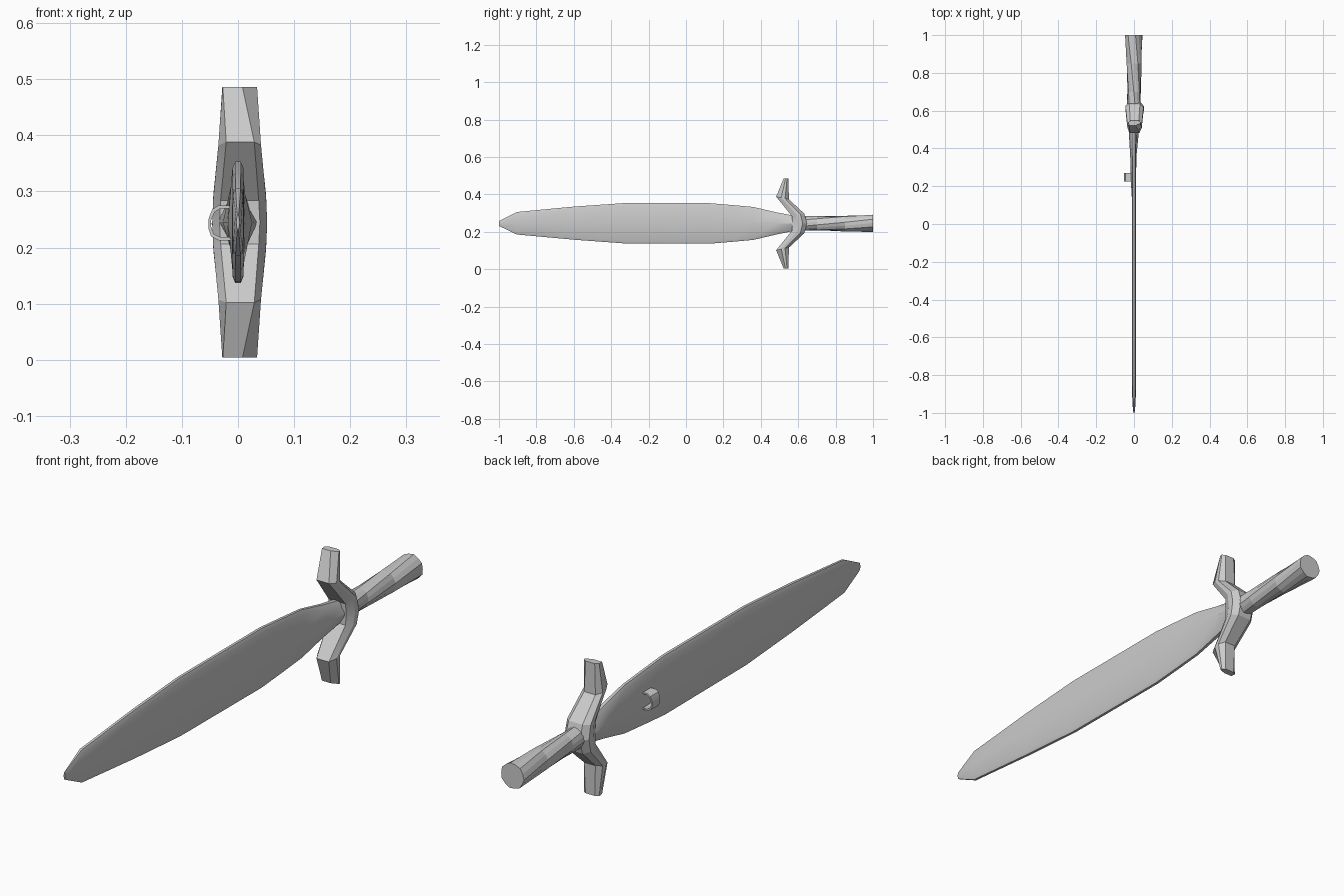
import bpy, bmesh
from math import sin, cos, pi, radians

if "Cube" in bpy.data.objects:
    bpy.data.objects.remove(bpy.data.objects["Cube"])

ZC = 0.245  # height of the sword's long axis


def loft(name, rings, smooth=None):
    """Skin a list of equal-length closed rings and cap both ends."""
    bm = bmesh.new()
    vs = [[bm.verts.new(p) for p in r] for r in rings]
    n = len(vs[0])
    for a, b in zip(vs, vs[1:]):
        for i in range(n):
            j = (i + 1) % n
            bm.faces.new((a[i], a[j], b[j], b[i]))
    bm.faces.new(vs[0])
    bm.faces.new(vs[-1])
    bmesh.ops.recalc_face_normals(bm, faces=bm.faces)
    me = bpy.data.meshes.new(name)
    bm.to_mesh(me)
    bm.free()
    ob = bpy.data.objects.new(name, me)
    bpy.context.collection.objects.link(ob)
    if smooth:
        bpy.ops.object.select_all(action='DESELECT')
        ob.select_set(True)
        bpy.context.view_layer.objects.active = ob
        bpy.ops.object.shade_smooth_by_angle(angle=radians(smooth))
    return ob


# Blade: flat plate with rounded edges, swelling into the ricasso at the guard
def blade_ring(y, lo, hi, left, right, edge):
    m, c = (lo + hi) / 2, min(0.012, (hi - lo) * 0.15)
    e = edge
    return [(right, y, m), (e, y, hi - c), (e * .5, y, hi), (-e * .5, y, hi),
            (-e, y, hi - c), (-left, y, m), (-e, y, lo + c),
            (-e * .5, y, lo), (e * .5, y, lo), (e, y, lo + c)]


loft("blade", [blade_ring(*s) for s in (
    (-1.00, .232, .258, .003, .003, .002),
    (-0.98, .222, .268, .006, .006, .004),
    (-0.905, .186, .306, .010, .010, .009),
    (-0.60, .158, .335, .011, .011, .010),
    (-0.34, .139, .353, .011, .011, .010),
    (0.13, .137, .353, .011, .011, .010),
    (0.25, .147, .343, .018, .011, .010),
    (0.36, .157, .333, .020, .013, .010),
    (0.48, .185, .305, .027, .025, .013),
    (0.59, .208, .284, .035, .035, .020))], 30)


# Guard: faceted arms swept forward, mirrored above and below the axis
def guard_ring(front, back, w, chamfer_l, chamfer_r, sign):
    (yf, zf), (yb, zb) = front, back
    o = 0.003
    section = [(o - chamfer_l, 0), (o + chamfer_r, 0), (o + w, .4), (o + w, .7),
               (o + w * .6, 1), (o - w * .6, 1), (o - w, .7), (o - w, .4)]
    return [(x, yf + (yb - yf) * t, ZC + sign * (zf + (zb - zf) * t - ZC))
            for x, t in section]


hub = ((.568, .245), (.648, .245), .049, .036, .036)
arm = [((.566, .284), (.632, .298), .047, .034, .034),
       ((.482, .388), (.550, .374), .038, .024, .026),
       ((.522, .486), (.548, .486), .031, .030, .005)]
loft("crossguard",
     [guard_ring(*s, -1) for s in reversed(arm)] + [guard_ring(*hub, 1)]
     + [guard_ring(*s, 1) for s in arm], 20)


# Grip: fluted, twisting handle that flares toward its flat end
def grip_ring(y, rx, rz, twist, n=14):
    ring = []
    for i in range(n):
        a = 2 * pi * i / n
        k = 1 + .05 * (i % 2)
        x, z = cos(a + twist) * k, sin(a + twist) * k
        ring.append((rx * x, y, ZC + rz * z))
    return ring


loft("grip", [grip_ring(.60, .035, .038, 0), grip_ring(.70, .035, .037, .25),
              grip_ring(.85, .039, .041, .6), grip_ring(1.0, .045, .045, .95)])

# Side loop: a narrow strap arched off the blade's left face
outer = [(-.008, .275), (-.035, .275), (-.046, .268), (-.053, .250),
         (-.053, .235), (-.048, .220), (-.035, .213), (-.008, .213)]
rings = []
for x, z in outer:
    k = .82
    xi, zi = (x if x == -.008 else x * .9), .244 + (z - .244) * k
    rings.append([(x, .225, z), (x, .27, z), (xi, .27, zi), (xi, .225, zi)])
loft("side_loop", rings, 35)
